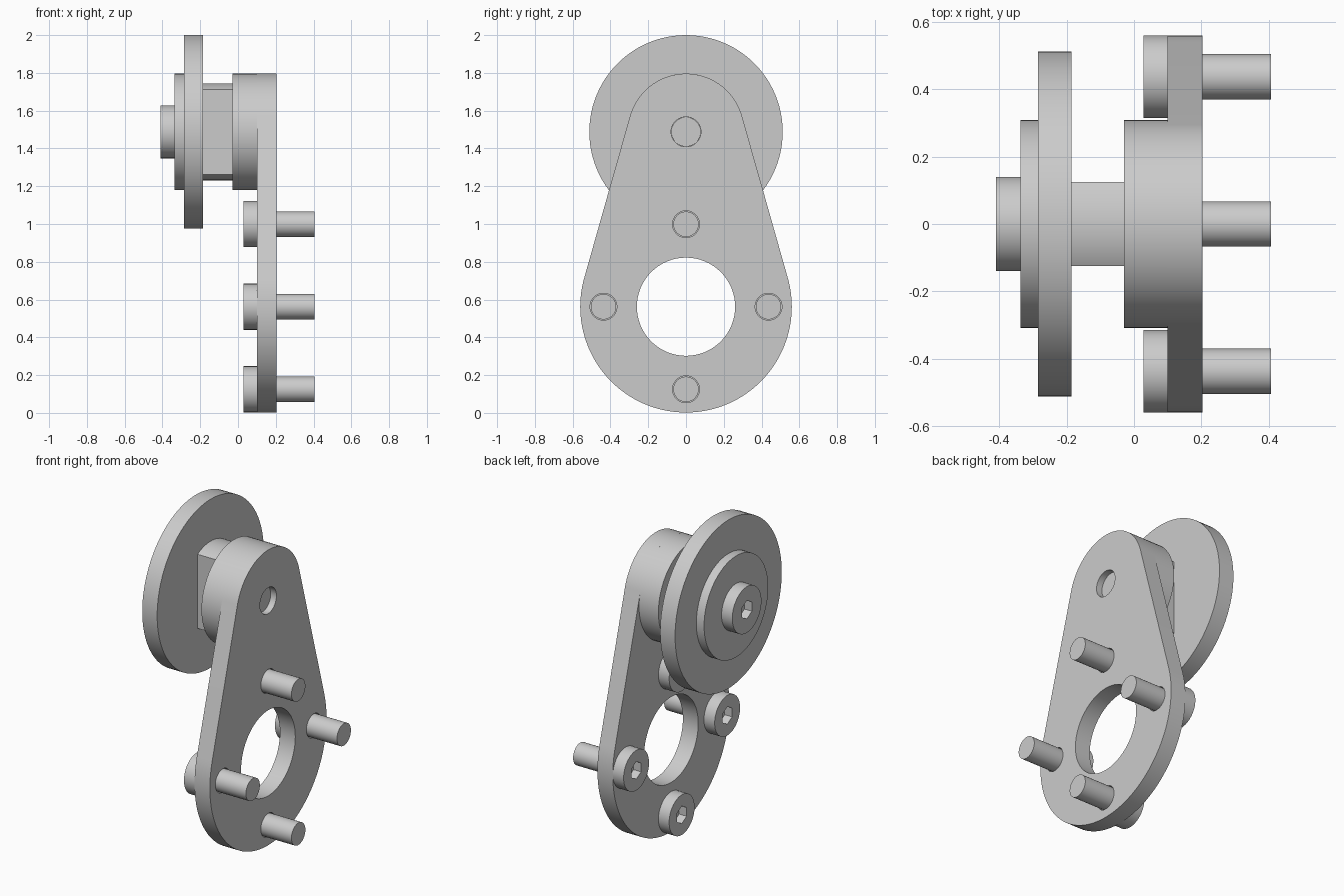
import bpy, bmesh
from math import sin, cos, pi, asin, radians

cube = bpy.data.objects.get("Cube")
if cube:
    bpy.data.objects.remove(cube, do_unlink=True)

grey = bpy.data.materials.new("machined grey")
grey.use_nodes = True
colour = (0.6, 0.6, 0.6, 1)
grey.diffuse_color = colour
grey.node_tree.nodes["Principled BSDF"].inputs["Base Color"].default_value = colour

HUB_Z, ROLLER_Z = 0.562, 1.488      # the two axis heights
HUB_R, BOSS_R = 0.56, 0.308


def arc(r, y, z, start, end, n):
    """Points (y, z) on an arc; angles run from +y towards +z."""
    return [(y + r * cos(start + (end - start) * i / n),
             z + r * sin(start + (end - start) * i / n)) for i in range(n + 1)]


def circle(r, y=0, z=ROLLER_Z, n=64):
    return arc(r, y, z, pi / 2, pi / 2 + 2 * pi, n)[:-1]


def solid(name, x0, x1, *loops):
    """Extrude an outline, with further loops as holes, from x0 to x1."""
    bm = bmesh.new()
    edges = []
    for loop in loops:
        vs = [bm.verts.new((x0, y, z)) for y, z in loop]
        edges += [bm.edges.new((a, b)) for a, b in zip(vs, vs[1:] + vs[:1])]
    if len(loops) == 1:
        bm.faces.new(vs)
    else:
        bmesh.ops.triangle_fill(bm, edges=edges, use_beauty=True, normal=(1, 0, 0))
    ext = bmesh.ops.extrude_face_region(bm, geom=bm.faces[:], use_keep_orig=True)
    moved = [g for g in ext["geom"] if isinstance(g, bmesh.types.BMVert)]
    bmesh.ops.translate(bm, verts=moved, vec=(x1 - x0, 0, 0))
    bmesh.ops.recalc_face_normals(bm, faces=bm.faces[:])
    mesh = bpy.data.meshes.new(name)
    bm.to_mesh(mesh)
    bm.free()
    mesh.materials.append(grey)
    ob = bpy.data.objects.new(name, mesh)
    bpy.context.collection.objects.link(ob)
    bpy.ops.object.select_all(action="DESELECT")
    ob.select_set(True)
    bpy.context.view_layer.objects.active = ob
    bpy.ops.object.shade_smooth_by_angle(angle=radians(25))
    return ob


def bolt(name, y, z, head_r, shaft_r, hex_r, x_head, x_seat, x_end):
    """Socket-head bolt: the shaft closes the bottom of the hex socket."""
    solid(name + "_head", x_head, x_seat, circle(head_r, y, z), circle(hex_r, y, z, 6))
    solid(name + "_shaft", x_head + 0.05, x_end, circle(shaft_r, y, z, 48))


# Teardrop plate: two arcs joined by their common tangents
tilt = asin((HUB_R - BOSS_R) / (ROLLER_Z - HUB_Z))
outline = (arc(BOSS_R, 0, ROLLER_Z, tilt, pi - tilt, 48)
           + arc(HUB_R, 0, HUB_Z, pi - tilt, 2 * pi + tilt, 80))
bolt_spots = [(0.437 * cos(k * pi / 2), HUB_Z + 0.437 * sin(k * pi / 2)) for k in range(4)]
holes = [circle(0.071, y, z, 48) for y, z in bolt_spots]
solid("plate", 0.1, 0.203, outline, circle(0.26, 0, HUB_Z), circle(0.079, n=48), *holes)

# Four mounting bolts around the large opening
for spot, (y, z) in zip(("back", "upper", "front", "lower"), bolt_spots):
    bolt(spot + "_bolt", y, z, 0.122, 0.067, 0.053, 0.028, 0.1, 0.406)

# Roller stack: boss, neck with two wrench flats, disc, washer, axle bolt
solid("boss", -0.03, 0.1, circle(BOSS_R), circle(0.079, n=48))
half = asin(0.225 / 0.257)
solid("neck", -0.185, -0.03,
      arc(0.257, 0, ROLLER_Z, pi - half, half, 32)
      + arc(0.257, 0, ROLLER_Z, -half, half - pi, 32))
solid("disc", -0.285, -0.185, circle(0.512, n=96))
solid("washer", -0.337, -0.285, circle(BOSS_R))
bolt("axle_bolt", 0, ROLLER_Z, 0.14, 0.078, 0.056, -0.409, -0.337, 0.165)
